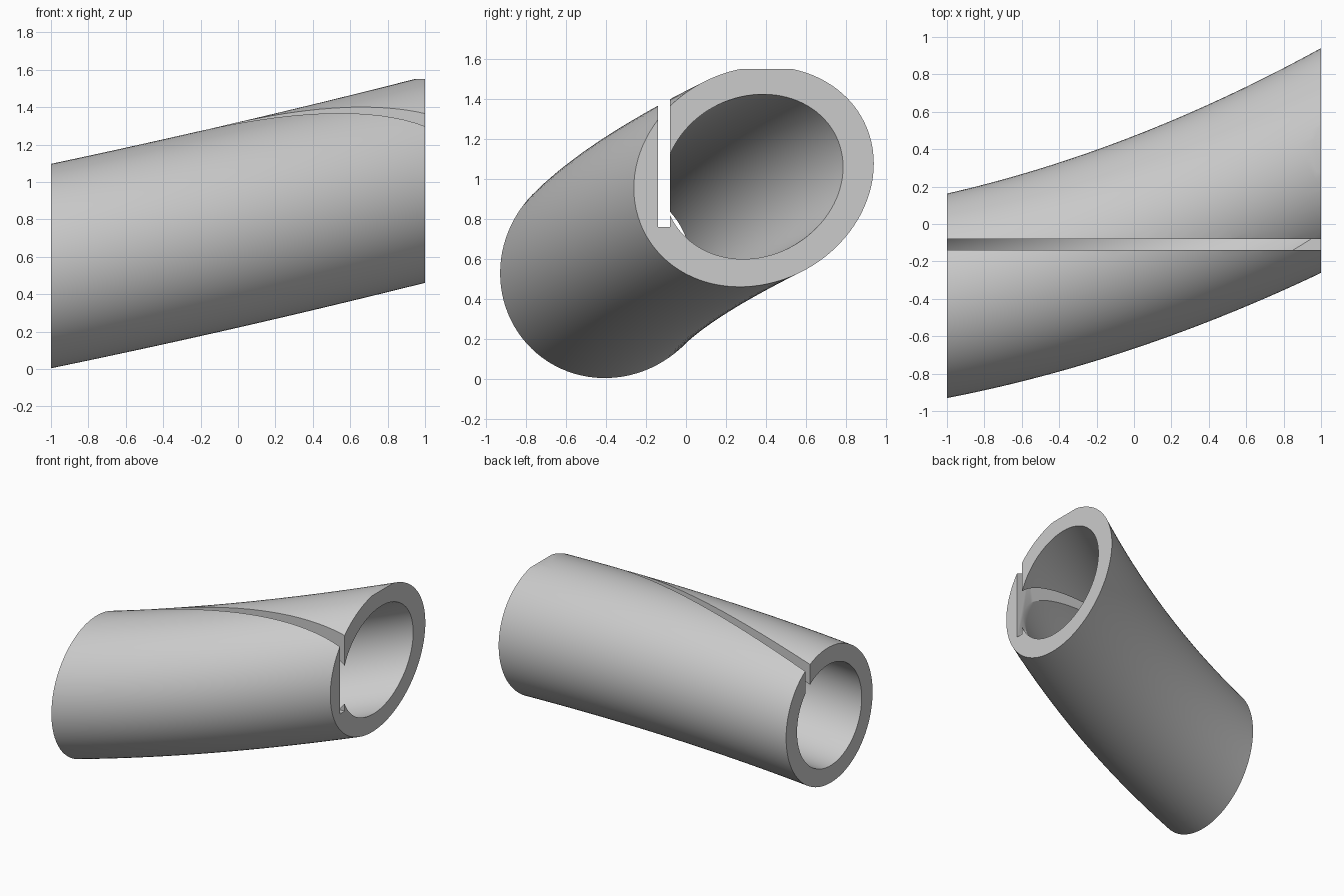
import bpy, bmesh, math
from mathutils import Vector

if "Cube" in bpy.data.objects:
    bpy.data.objects.remove(bpy.data.objects["Cube"])

OUTER, INNER = 0.535, 0.40
SIDES, STEPS = 96, 40

grey = bpy.data.materials.new("light grey")
grey.use_nodes = True
grey.diffuse_color = (0.6, 0.6, 0.6, 1)
grey.node_tree.nodes["Principled BSDF"].inputs["Base Color"].default_value = (0.6, 0.6, 0.6, 1)


def add_object(name, bm):
    bmesh.ops.recalc_face_normals(bm, faces=bm.faces)
    mesh = bpy.data.meshes.new(name)
    bm.to_mesh(mesh)
    bm.free()
    mesh.materials.append(grey)
    obj = bpy.data.objects.new(name, mesh)
    bpy.context.collection.objects.link(obj)
    return obj


def box(name, low, high):
    bm = bmesh.new()
    bmesh.ops.create_cube(bm, size=1)
    low, high = Vector(low), Vector(high)
    for v in bm.verts:
        v.co = (low + high) / 2 + v.co * (high - low)
    obj = add_object(name, bm)
    obj.hide_render = True
    return obj


def ring(bm, x, radius):
    # circle square to the gently bent centre line
    centre = Vector((x, -0.10 + 0.36 * x + 0.075 * x * x, 0.77 + 0.231 * x + 0.011 * x * x))
    along = Vector((1, 0.36 + 0.15 * x, 0.231 + 0.022 * x)).normalized()
    side = Vector((0, 0, 1)).cross(along).normalized()
    up = along.cross(side)
    turns = [2 * math.pi * i / SIDES for i in range(SIDES)]
    return [bm.verts.new(centre + radius * (side * math.cos(a) + up * math.sin(a))) for a in turns]


def bridge(bm, a, b):
    for i in range(SIDES):
        j = (i + 1) % SIDES
        bm.faces.new((a[i], a[j], b[j], b[i]))


# bent tube, overlong at both ends
bm = bmesh.new()
xs = [-1.6 + 3.2 * i / STEPS for i in range(STEPS + 1)]
walls = [[ring(bm, x, r) for x in xs] for r in (OUTER, INNER)]
for wall in walls:
    for a, b in zip(wall, wall[1:]):
        bridge(bm, a, b)
for end in (0, -1):
    bridge(bm, walls[0][end], walls[1][end])
tube = add_object("slotted_tube", bm)

# trim the ends and top, then cut the straight slot
trim = box("trim_cutter", (-1, -3, -1), (1, 3, 1.55))
slot = box("slot_cutter", (-3, -0.14, 0.76), (3, -0.08, 3))
for cutter, operation in ((trim, 'INTERSECT'), (slot, 'DIFFERENCE')):
    mod = tube.modifiers.new(cutter.name, 'BOOLEAN')
    mod.object, mod.operation, mod.solver = cutter, operation, 'EXACT'

bpy.context.view_layer.objects.active = tube
tube.select_set(True)
for mod in list(tube.modifiers):
    bpy.ops.object.modifier_apply(modifier=mod.name)
for cutter in (trim, slot):
    bpy.data.objects.remove(cutter)
bpy.ops.object.shade_smooth_by_angle(angle=math.radians(30))
